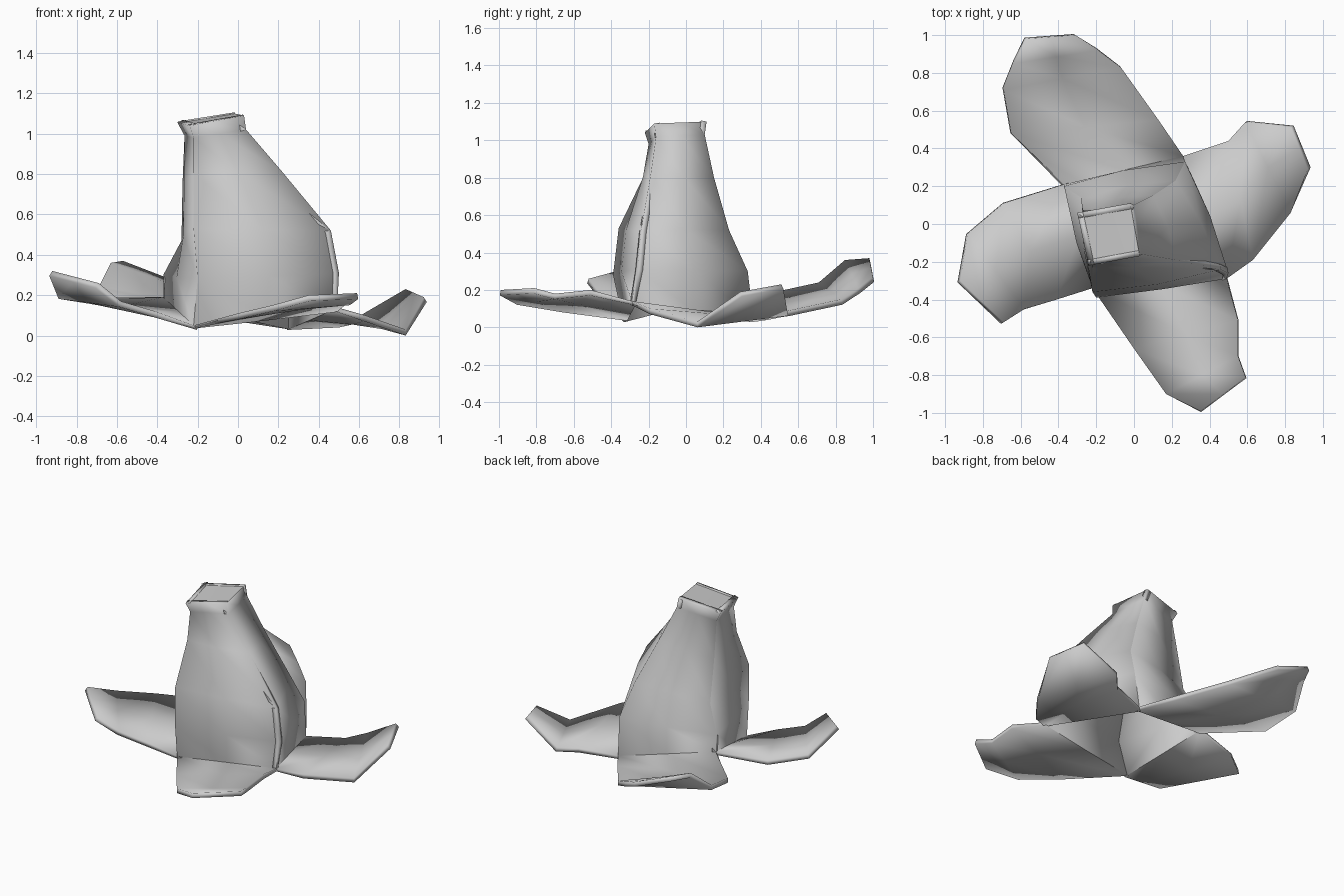
import bpy, bmesh, math
from mathutils import Vector as V

if "Cube" in bpy.data.objects:
    bpy.data.objects.remove(bpy.data.objects["Cube"])

# Four corner lines of the hollow body, top to bottom
back_left = [(-.30, .06, 1.055), (-.265, .05, .99), (-.275, .09, .75),
             (-.28, .14, .47), (-.37, .20, .30), (-.37, .21, .19)]
back_right = [(-.02, .11, 1.10), (.00, .10, 1.03), (.10, .15, .80),
              (.22, .23, .52), (.27, .33, .30), (.26, .36, .05)]
front_right = [(.03, -.17, 1.09), (.04, -.16, 1.02), (.22, -.19, .81),
               (.46, -.24, .52), (.50, -.26, .31), (.49, -.29, .14)]
front_left = [(-.24, -.22, 1.04), (-.22, -.20, .98), (-.22, -.23, .80),
              (-.22, -.36, .53), (-.20, -.39, .28), (-.22, -.34, .05)]

# Each strip: its two corner lines, then the two edges of its splayed end
strips = {
    "back_strip": (back_right, back_left,
        [(.13, .55, .09), (-.07, .83, .15), (-.19, .92, .21), (-.31, 1.0, .27)],
        [(-.65, .48, .19), (-.69, .71, .24), (-.63, .85, .36), (-.57, .98, .37)]),
    "right_strip": (front_right, back_right,
        [(.63, -.19, .10), (.83, .06, .03), (.92, .29, .19)],
        [(.50, .44, .07), (.59, .54, .09), (.83, .51, .23)]),
    "front_strip": (front_left, front_right,
        [(.00, -.66, .11), (.17, -.90, .15), (.35, -.99, .20)],
        [(.55, -.51, .20), (.55, -.70, .18), (.59, -.81, .21)]),
    "left_strip": (back_left, front_left,
        [(-.69, .11, .18), (-.88, -.05, .21), (-.92, -.30, .32)],
        [(-.41, -.40, .12), (-.58, -.45, .17), (-.69, -.52, .26)]),
}


def finish(bm, name, angle):
    me = bpy.data.meshes.new(name)
    bm.to_mesh(me)
    bm.free()
    ob = bpy.data.objects.new(name, me)
    bpy.context.collection.objects.link(ob)
    bpy.ops.object.select_all(action='DESELECT')
    ob.select_set(True)
    bpy.context.view_layer.objects.active = ob
    bpy.ops.object.shade_smooth_by_angle(angle=math.radians(angle))
    return ob


def make_strip(name, a_body, b_body, a_end, b_end):
    bm = bmesh.new()
    rows = []
    for i, (a, b) in enumerate(zip(a_body + a_end, b_body + b_end)):
        a, b = V(a), V(b)
        mid = (a + b) / 2
        # slight outward bulge on the wall below the neck
        if 2 <= i <= 4:
            mid += (b - a).cross(V((0, 0, 1))).normalized() * .02
        rows.append([bm.verts.new(p) for p in (a, mid, b)])
    for r, s in zip(rows, rows[1:]):
        for j in range(2):
            bm.faces.new((r[j], s[j], s[j + 1], r[j + 1]))
    ob = finish(bm, name, 60)
    mod = ob.modifiers.new("thickness", 'SOLIDIFY')
    mod.thickness = .03
    mod.offset = -1


for name, parts in strips.items():
    make_strip(name, *parts)

# Flat cap closing the stem
bm = bmesh.new()
ring = [bm.verts.new(c[0]) for c in (front_left, front_right, back_right, back_left)]
bm.faces.new(ring)
bmesh.ops.poke(bm, faces=bm.faces[:])
finish(bm, "stem_cap", 40)
